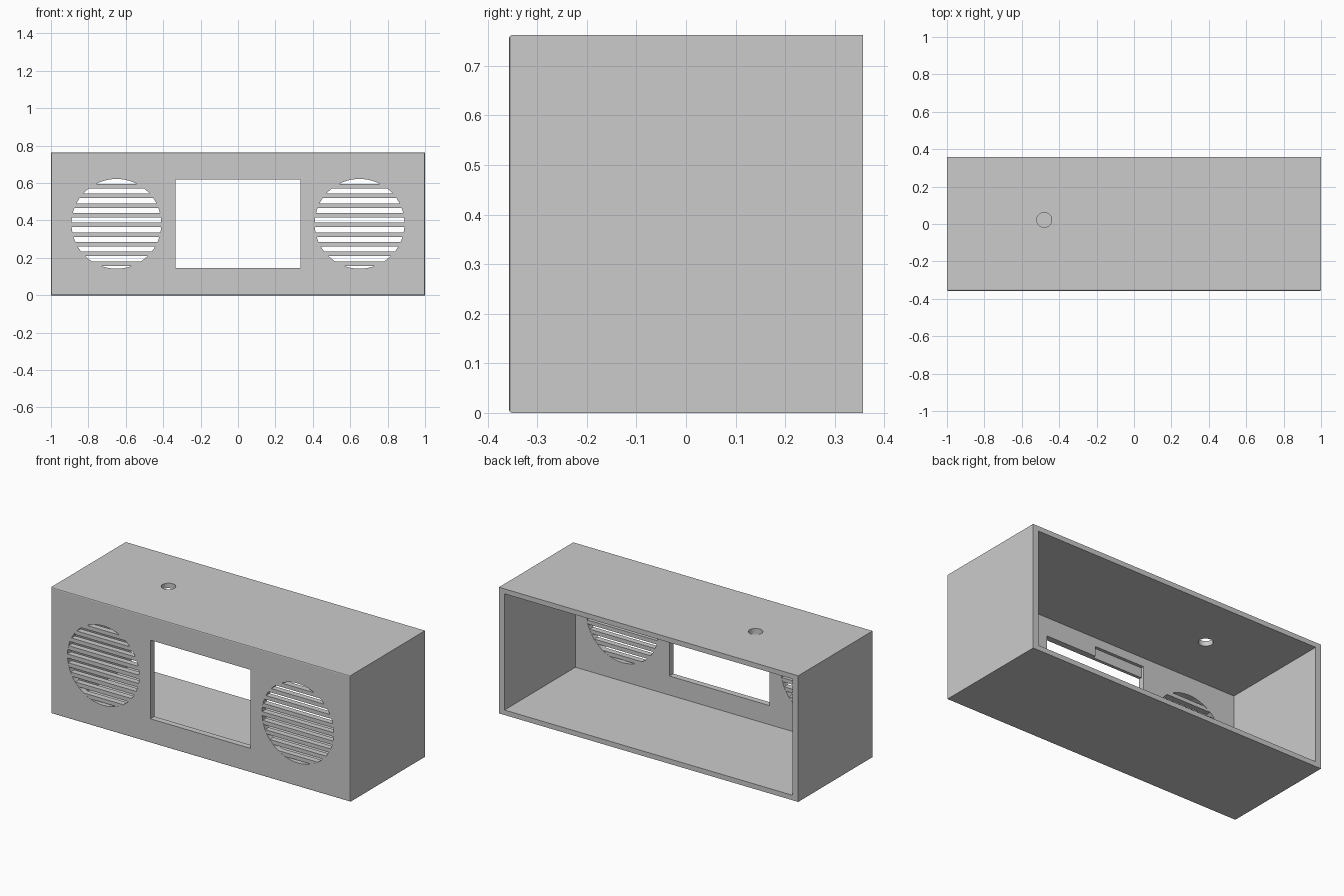
import bpy
import math

cube = bpy.data.objects.get("Cube")
if cube:
    bpy.data.objects.remove(cube, do_unlink=True)

W, D, H = 2.0, 0.714, 0.762          # outer size of the case
SIDE, PLATE, FRONT = 0.037, 0.03, 0.037   # wall thicknesses
Y0 = -D / 2                          # front plane

grey = bpy.data.materials.new("light_grey")
grey.use_nodes = True
colour = (0.6, 0.6, 0.6, 1)
grey.diffuse_color = colour
grey.node_tree.nodes["Principled BSDF"].inputs["Base Color"].default_value = colour


def box(name, x, y, z):
    """Box from three (low, high) ranges."""
    bpy.ops.mesh.primitive_cube_add(size=1)
    ob = bpy.context.object
    ob.name = name
    for v in ob.data.vertices:
        for i, (lo, hi) in enumerate((x, y, z)):
            v.co[i] = lo + (v.co[i] + 0.5) * (hi - lo)
    ob.data.materials.append(grey)
    return ob


def cylinder(name, radius, depth, location, rotation=(0, 0, 0)):
    bpy.ops.mesh.primitive_cylinder_add(vertices=64, radius=radius, depth=depth,
                                        location=location, rotation=rotation)
    ob = bpy.context.object
    ob.name = name
    ob.data.materials.append(grey)
    return ob


def apply(ob, mod):
    bpy.context.view_layer.objects.active = ob
    bpy.ops.object.modifier_apply(modifier=mod.name)


def cut(ob, cutter):
    mod = ob.modifiers.new("cut", 'BOOLEAN')
    mod.operation = 'DIFFERENCE'
    mod.solver = 'EXACT'
    mod.object = cutter
    apply(ob, mod)
    bpy.data.objects.remove(cutter, do_unlink=True)


# Case with softly broken front edges
case = box("case", (-W / 2, W / 2), (Y0, -Y0), (0, H))
weights = case.data.attributes.new("bevel_weight_edge", 'FLOAT', 'EDGE')
for e in case.data.edges:
    if all(case.data.vertices[i].co.y < 0 for i in e.vertices):
        weights.data[e.index].value = 1
bevel = case.modifiers.new("bevel", 'BEVEL')
bevel.limit_method = 'WEIGHT'
bevel.width = 0.006
bevel.segments = 2
apply(case, bevel)

# Hollow interior, open at the back
cut(case, box("cavity", (SIDE - W / 2, W / 2 - SIDE), (Y0 + FRONT, 1), (PLATE, H - PLATE)))

# Display window and the shallow pocket above it on the inside
cut(case, box("window", (-0.335, 0.335), (-1, 0), (0.145, 0.62)))
cut(case, box("pocket", (-0.335, 0), (Y0 + FRONT / 2, 0), (0.6, 0.68)))

# Knob hole in the top plate
cut(case, cylinder("knob_hole", 0.04, 0.3, (-0.48, 0.022, H)))

# Speaker openings with horizontal slats
R, CZ, BAR, PITCH = 0.24, 0.382, 0.024, 0.0517
for side, sx in (("right", -0.65), ("left", 0.65)):
    cut(case, cylinder("speaker_hole", R, 0.3, (sx, Y0, CZ), (math.pi / 2, 0, 0)))
    for i in range(9):
        dz = (i - 4) * PITCH - 0.006
        half = math.sqrt(R ** 2 - max(abs(dz) - BAR / 2, 0) ** 2) + 0.002
        box(f"{side}_grille_slat_{i + 1}", (sx - half, sx + half),
            (Y0 + 0.001, Y0 + FRONT - 0.001),
            (CZ + dz - BAR / 2, CZ + dz + BAR / 2))

# Smooth the round holes, keep the box edges sharp
bpy.ops.object.select_all(action='DESELECT')
case.select_set(True)
bpy.context.view_layer.objects.active = case
bpy.ops.object.shade_smooth_by_angle(angle=math.radians(20))
